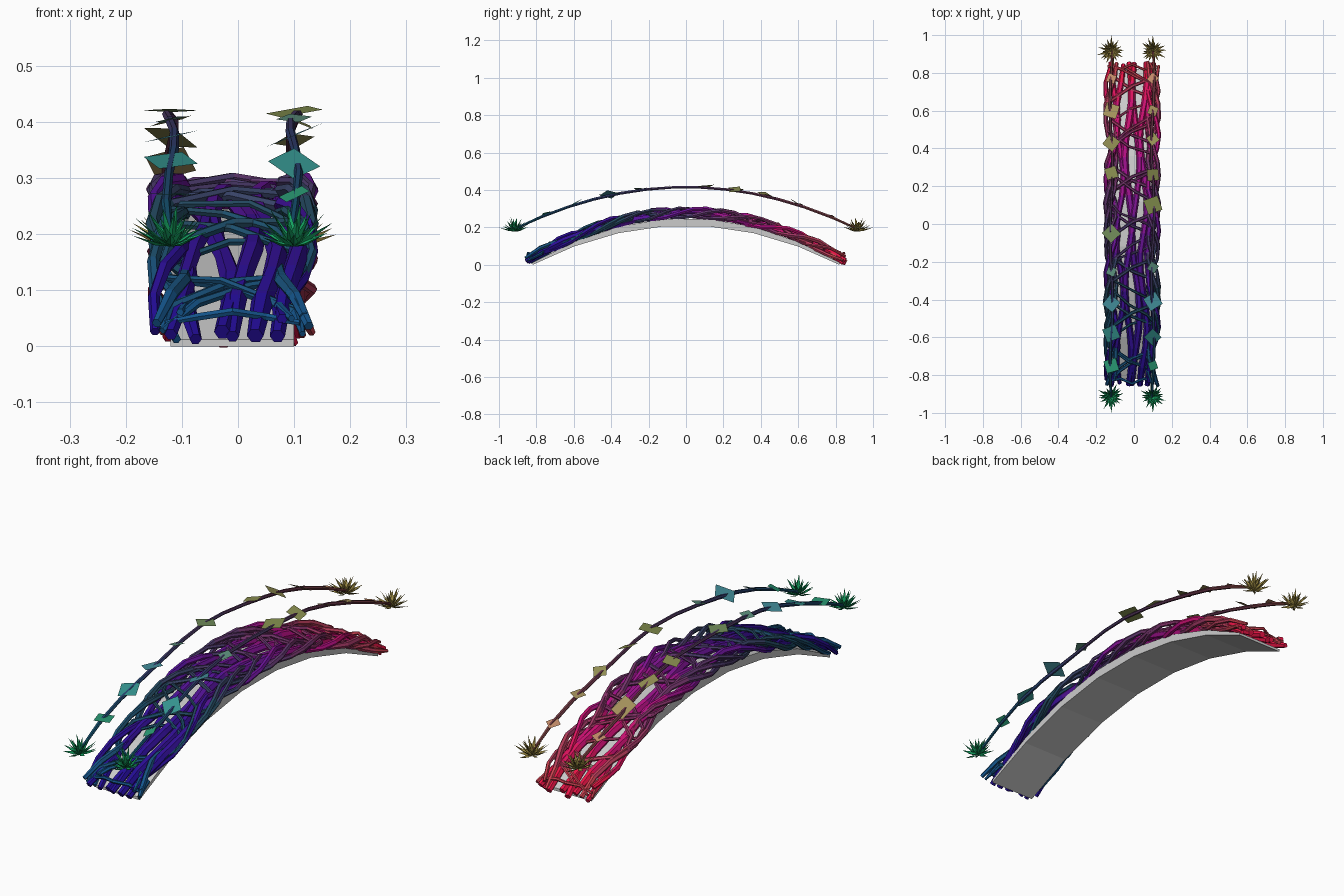
import bpy, math, random
from mathutils import Vector

if "Cube" in bpy.data.objects:
    bpy.data.objects.remove(bpy.data.objects["Cube"])

random.seed(7)
CX = -0.01          # middle of the deck
BINS = 12           # colour steps along the bridge


def lin(c):
    return [(v / 255 / 12.92) if v < 10 else ((v / 255 + 0.055) / 1.055) ** 2.4 for v in c]


def ramp(name, stops):
    """Materials running front to back through the given colours."""
    mats = []
    for i in range(BINS):
        t = i / (BINS - 1) * (len(stops) - 1)
        k = min(int(t), len(stops) - 2)
        c = [a + (b - a) * (t - k) for a, b in zip(stops[k], stops[k + 1])]
        m = bpy.data.materials.new(f"{name}_{i}")
        m.diffuse_color = (*lin(c), 1)
        m.use_nodes = True
        m.node_tree.nodes["Principled BSDF"].inputs["Base Color"].default_value = m.diffuse_color
        mats.append(m)
    return mats


ROOT = ramp("root", [(35, 12, 150), (55, 15, 150), (115, 20, 150), (190, 15, 130), (235, 20, 70)])
VINE = ramp("vine", [(20, 85, 140), (30, 75, 95), (85, 55, 110), (140, 50, 105), (205, 65, 80)])
RAIL = ramp("rail", [(20, 80, 110), (45, 60, 110), (80, 55, 95), (100, 50, 75), (125, 65, 65)])
LEAF = ramp("leaf", [(30, 160, 90), (60, 140, 160), (125, 140, 75), (150, 145, 85), (195, 140, 105)])
TUFT = ramp("tuft", [(20, 160, 95), (100, 150, 80), (175, 155, 75)])


def make(name, verts, faces, mats=None):
    me = bpy.data.meshes.new(name)
    me.from_pydata([tuple(v) for v in verts], [], faces)
    if mats:
        for m in mats:
            me.materials.append(m)
        for p in me.polygons:
            p.material_index = max(0, min(BINS - 1, int((p.center.y + 0.92) / 1.84 * BINS)))
    ob = bpy.data.objects.new(name, me)
    bpy.context.collection.objects.link(ob)
    return ob


def bottom(y):
    return 0.005 + 0.21 * (1 - (y / 0.82) ** 2)


def top(y):
    return bottom(y) + 0.012 + 0.028 * max(0, 1 - (y / 0.82) ** 2)


def tube(name, pts, radius, mats, sides=6):
    """Faceted tube along points, slightly uneven and narrower at the tips."""
    pts = [Vector(p) for p in pts]
    verts, faces, n = [], [], len(pts)
    for i, p in enumerate(pts):
        t = (pts[min(i + 1, n - 1)] - pts[max(i - 1, 0)]).normalized()
        u = t.cross(Vector((0, 0, 1))).normalized()
        w = u.cross(t)
        r = radius * random.uniform(0.88, 1.12) * (0.75 if i in (0, n - 1) else 1)
        for k in range(sides):
            a = math.tau * k / sides
            verts.append(p + (u * math.cos(a) + w * math.sin(a)) * r)
    for i in range(n - 1):
        for k in range(sides):
            a, b = i * sides + k, i * sides + (k + 1) % sides
            faces.append((a, b, b + sides, a + sides))
    faces += [tuple(reversed(range(sides))), tuple(range((n - 1) * sides, n * sides))]
    return make(name, verts, faces, mats)


def span(n, half=0.85):
    return [-half + 2 * half * i / (n - 1) for i in range(n)]


# Arched grey deck, thin at the ends
ys = [-0.82, -0.6, -0.36, -0.12, 0.12, 0.36, 0.6, 0.82]
dv, df = [], []
for y in ys:
    for x, z in ((-0.12, bottom(y)), (0.10, bottom(y)), (0.10, top(y)), (-0.12, top(y))):
        dv.append((x, y, z - 0.005))
for i in range(len(ys) - 1):
    for k in range(4):
        a, b = i * 4 + k, i * 4 + (k + 1) % 4
        df.append((a, b, b + 4, a + 4))
df += [(3, 2, 1, 0), tuple(range(len(dv) - 4, len(dv)))]
make("deck", dv, df)

# Thick roots lying lengthwise on the deck
for j, x0 in enumerate((-0.105, -0.075, -0.03, 0.01, 0.05, 0.09)):
    ph, wl = random.uniform(0, 6.28), random.uniform(0.55, 0.8)
    pts = []
    for y in span(18, random.uniform(0.84, 0.865)):
        a = y / wl * math.tau + ph
        pts.append((x0 + 0.02 * math.sin(a), y, top(y) + 0.017 + 0.009 * math.cos(a)))
    tube(f"deck_root_{j}", pts, random.uniform(0.015, 0.019), ROOT)

# Twisted vines wrapped round both deck edges
for s in (-1, 1):
    for j in range(4):
        ph, wl = j * math.tau / 4 + 0.4 * s, (0.5, 0.42, 0.6, 0.5)[j]
        pts = []
        for y in span(24, random.uniform(0.82, 0.86)):
            a = s * y / wl * math.tau + ph
            pts.append((CX + s * 0.112 + 0.03 * math.cos(a), y,
                        top(y) + 0.024 + 0.026 * math.sin(a)))
        tube(f"edge_vine_{s}_{j}", pts, (0.012, 0.009, 0.010, 0.012)[j], (ROOT, VINE)[j % 2 or j == 2])

# Vines zigzagging across the deck from edge to edge
for j, (wl, r) in enumerate(((0.48, 0.009), (0.48, 0.009), (0.62, 0.008), (0.38, 0.007))):
    ph = (0, math.pi, 1.2, 2.6)[j]
    pts = []
    for y in span(29, 0.84):
        a = y / wl * math.tau + ph
        x = 0.125 * max(-1, min(1, 1.25 * math.sin(a)))
        pts.append((CX + x, y + 0.01 * math.cos(3 * a),
                    top(y) + 0.04 - 0.022 * abs(x / 0.125) ** 3 + 0.006 * math.cos(a + j)))
    tube(f"cross_vine_{j}", pts, r, VINE)

# Short ties over each end of the deck
for s in (-1, 1):
    tube(f"end_tie_{s}", [(CX + x, s * (0.83 + 0.015 * math.cos(x * 40)), 0.052 + 0.01 * math.cos(x * 25))
                          for x in (-0.12, -0.06, 0, 0.06, 0.12)], 0.007, VINE)


# Hanging rails with leaves and end tufts
def rail_z(y):
    return 0.415 - 0.225 * (y / 0.92) ** 2


LEAVES = {-1: (-0.75, -0.58, -0.42, -0.25, -0.05, 0.27, 0.43, 0.6, 0.77),
          1: (-0.75, -0.6, -0.41, -0.23, 0.1, 0.26, 0.45, 0.6, 0.77)}
for s, side in ((-1, "left"), (1, "right")):
    rx = CX + s * 0.11
    tube(f"{side}_rail", [(rx + 0.008 * math.sin(y * 9 + s), y, rail_z(y)) for y in span(14, 0.915)],
         0.008, RAIL)

    # Square leaves, loosely tilted
    lv, lf = [], []
    for y in LEAVES[s]:
        size, turn = random.uniform(0.03, 0.058), random.uniform(0, 1.57)
        slope = -0.45 * y / 0.92
        tx, ty = random.uniform(-0.45, 0.45), slope + random.uniform(-0.35, 0.35)
        b = len(lv)
        for k in range(4):
            a = turn + k * math.pi / 2
            dx, dy = size * math.cos(a), size * math.sin(a)
            lv.append((rx + dx, y + dy, rail_z(y) + 0.006 + dx * tx + dy * ty))
        lf.append((b, b + 1, b + 2, b + 3))
    make(f"{side}_rail_leaves", lv, lf, LEAF)

    # Spiky tufts at both rail ends
    for e, end in ((-1, "front"), (1, "back")):
        base = Vector((rx, e * 0.915, 0.178))
        tv, tf = [], []
        for k in range(30):
            az = e * math.pi / 2 + k * 2.39996
            el = math.radians(14 + 58 * (k / 29) ** 1.3)
            ln = 0.088 if k == 0 else random.uniform(0.06, 0.085)
            d = Vector((math.cos(az) * math.cos(el), math.sin(az) * math.cos(el), math.sin(el)))
            w = Vector((-math.sin(az), math.cos(az), random.uniform(-0.6, 0.6))).normalized() * 0.008
            b = len(tv)
            mid = base + d * ln * 0.4
            tv += [base, mid + w, base + d * ln, mid - w, mid - Vector((0, 0, 0.006))]
            tf += [(b, b + 1, b + 4), (b + 1, b + 2, b + 4), (b + 2, b + 3, b + 4), (b + 3, b, b + 4)]
        make(f"{side}_{end}_tuft", tv, tf, TUFT)
